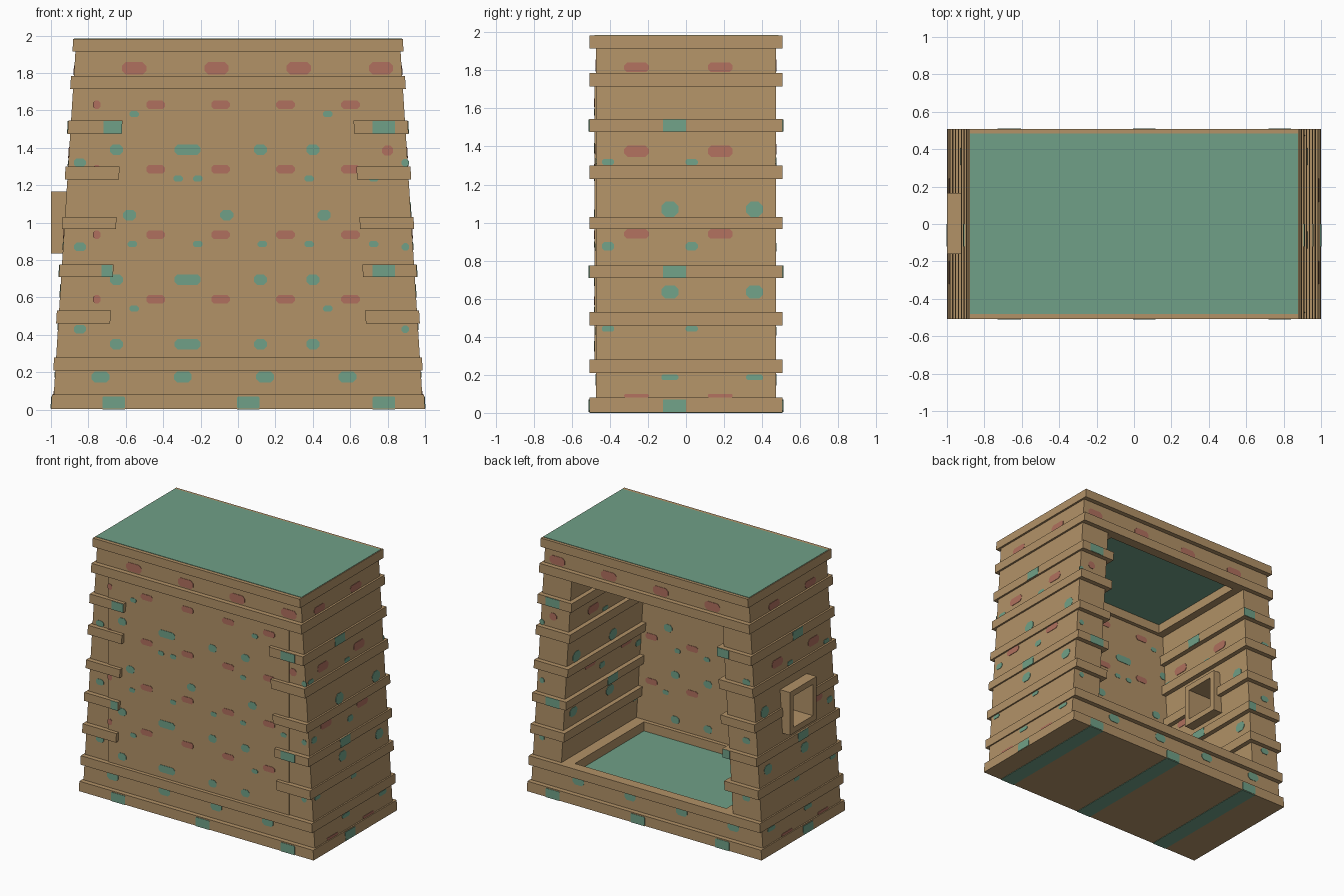
import bpy, bmesh
from mathutils import Vector

cube = bpy.data.objects.get("Cube")
if cube:
    bpy.data.objects.remove(cube, do_unlink=True)


def material(name, rgb):
    m = bpy.data.materials.new(name)
    m.use_nodes = True
    m.diffuse_color = (*rgb, 1)
    m.node_tree.nodes["Principled BSDF"].inputs["Base Color"].default_value = (*rgb, 1)
    return m


TAN = material("tan wood", (0.445, 0.287, 0.136))
TEAL = material("faded teal", (0.162, 0.352, 0.242))
RED = material("faded red", (0.434, 0.162, 0.112))


# Leaning side profiles: half width at a given height
def board_out(z): return 1.0 - 0.06 * z
def wall_out(z): return 0.99 - 0.063 * z
def board_in(z): return 0.712 - 0.061 * z
def wall_in(z): return board_in(z) + 0.035


def finish(name, bm, *mats):
    bmesh.ops.recalc_face_normals(bm, faces=bm.faces)
    mesh = bpy.data.meshes.new(name)
    for m in mats:
        mesh.materials.append(m)
    bm.to_mesh(mesh)
    bm.free()
    ob = bpy.data.objects.new(name, mesh)
    bpy.context.collection.objects.link(ob)
    return ob


def slab(name, zs, ys, xa, xb, mat=TAN, painted=0):
    """Block whose two x sides follow a number or a profile of height."""
    at = lambda f, z: f(z) if callable(f) else f
    bm = bmesh.new()
    bmesh.ops.create_cube(bm, size=2)
    for v in bm.verts:
        z = zs[v.co.z > 0]
        v.co = (at((xa, xb)[v.co.x > 0], z), ys[v.co.y > 0], z)
    bmesh.ops.recalc_face_normals(bm, faces=bm.faces)
    if painted:
        for f in bm.faces:
            f.material_index = int(f.normal.z * painted > 0.9)
    return finish(name, bm, mat, TEAL)


def both(profile, s):
    return lambda z: s * profile(z)


def minus(profile):
    return both(profile, -1)


BODY, RIM = 0.472, 0.508
SIDES = ((1, "left"), (-1, "right"))

# Base, floor, ceiling and roof
slab("base_board", (0.003, 0.08), (-RIM, RIM), minus(board_out), board_out)
slab("floor_block", (0.08, 0.21), (-BODY, BODY), minus(wall_out), wall_out, painted=1)
slab("ceiling_block", (1.785, 1.915), (-BODY, BODY), minus(wall_out), wall_out, painted=-1)
slab("roof_board", (1.915, 1.982), (-RIM, RIM), minus(board_out), board_out)
slab("roof_cover", (1.978, 1.985), (-0.48, 0.485), -0.876, 0.876, TEAL)

# Open frames around floor and ceiling
for label, zs, inner in (("floor", (0.21, 0.28), 0.645), ("ceiling", (1.715, 1.785), 0.58)):
    for end, ys in (("front", (-RIM, -0.41)), ("back", (0.43, RIM))):
        slab(f"{label}_frame_{end}", zs, ys, minus(board_out), board_out)
    for s, side in SIDES:
        slab(f"{label}_frame_{side}", zs, (-0.41, 0.43), s * inner, both(board_out, s))

# Front panel
slab("front_panel", (0.24, 1.75), (-0.48, -0.44), -0.77, 0.77)

# Side walls and their cross boards; the right side leaves a window hole
WIN_Y, WIN_Z = (-0.16, 0.165), (0.835, 1.165)
BOARDS = ((0.46, 0.53), (0.71, 0.775), (0.965, 1.03), (1.23, 1.30), (1.475, 1.545))
for s, side in SIDES:
    wi, wo = both(wall_in, s), both(wall_out, s)
    if s > 0:
        slab("left_wall", (0.21, 1.785), (-BODY, BODY), wi, wo)
    else:
        slab("right_wall_low", (0.21, WIN_Z[0]), (-BODY, BODY), wi, wo)
        slab("right_wall_high", (WIN_Z[1], 1.785), (-BODY, BODY), wi, wo)
        slab("right_wall_front", WIN_Z, (-BODY, WIN_Y[0]), wi, wo)
        slab("right_wall_back", WIN_Z, (WIN_Y[1], BODY), wi, wo)
    for i, zs in enumerate(BOARDS):
        spans = [(-RIM, RIM)]
        if s < 0 and i == 2:
            spans = [(-RIM, WIN_Y[0]), (WIN_Y[1], RIM)]
        for ys in spans:
            slab(f"{side}_board", zs, ys, both(board_in, s), both(board_out, s))

# Window frame running through the right wall
T = 0.045
for zs in ((WIN_Z[0], WIN_Z[0] + T), (WIN_Z[1] - T, WIN_Z[1])):
    slab("window_rail", zs, WIN_Y, -1.0, -0.62)
for ys in ((WIN_Y[0], WIN_Y[0] + T), (WIN_Y[1] - T, WIN_Y[1])):
    slab("window_stile", (WIN_Z[0] + T, WIN_Z[1] - T), ys, -1.0, -0.62)

# Painted spots: thin plates, gathered in one mesh per colour
spots = {TEAL: bmesh.new(), RED: bmesh.new()}


def spot(mat, u, v, w, h, place, cut=0.3):
    a, b, c = w / 2, h / 2, cut * min(w, h)
    if cut:
        ring = [(a - c, -b), (a, c - b), (a, b - c), (a - c, b),
                (c - a, b), (-a, b - c), (-a, c - b), (c - a, -b)]
    else:
        ring = [(a, -b), (a, b), (-a, b), (-a, -b)]
    bm = spots[mat]
    lo, hi = ([bm.verts.new(place(u + p, v + q, d)) for p, q in ring] for d in (-0.002, 0.003))
    bm.faces.new(lo)
    bm.faces.new(hi)
    for i in range(len(ring)):
        j = (i + 1) % len(ring)
        bm.faces.new((lo[i], lo[j], hi[j], hi[i]))


def flat(y, s):
    return lambda u, v, d: Vector((u, y + s * d, v))


def lean(profile, s, out):
    return lambda u, v, d: Vector((s * (profile(v) + out * d), u, v))


# Spots on both faces of the front panel
for place in (flat(-0.48, -1), flat(-0.44, 1)):
    for z in (1.63, 1.285, 0.935, 0.59):
        spot(RED, -0.755, z, 0.04, 0.045, place)
        for i in range(4):
            spot(RED, -0.44 + 0.347 * i, z, 0.1, 0.045, place)
    for z in (1.39, 0.695, 0.35):
        for x, w in ((-0.65, 0.07), (-0.27, 0.14), (0.12, 0.07), (0.4, 0.07)):
            spot(TEAL, x, z, w, 0.055, place)
    for z, xs in ((1.58, (-0.555, 0.48)), (0.54, (-0.555, 0.48)),
                  (1.235, (-0.32, -0.215, 0.38, 0.725)),
                  (0.885, (-0.565, -0.215, 0.13, 0.38, 0.725))):
        for x in xs:
            spot(TEAL, x, z, 0.05, 0.033, place)
    for x in (-0.58, -0.06, 0.46):
        spot(TEAL, x, 1.04, 0.07, 0.055, place)

# Spots on the bands, posts and boards, front and back
for s in (-1, 1):
    body, rim = flat(s * BODY, s), flat(s * RIM, s)
    for i in range(4):
        spot(RED, -0.555 + 0.44 * i, 1.825, 0.13, 0.065, body)
        spot(TEAL, -0.735 + 0.44 * i, 0.175, 0.095, 0.06, body)
    for z in (1.32, 0.87, 0.43):
        spot(TEAL, -0.845, z, 0.065, 0.045, body)
        spot(TEAL, 0.895, z, 0.04, 0.04, body)
    spot(RED, 0.8, 1.385, 0.06, 0.055, body)
    for x in (-0.665, 0.055, 0.78):
        spot(TEAL, x, 0.038, 0.12, 0.066, rim, 0.1)
    for z, x, w in ((1.51, -0.67, 0.1), (0.742, -0.7, 0.06)):
        spot(TEAL, x, z, w, 0.065, rim, 0)
        spot(TEAL, 0.78, z, 0.12, 0.065, rim, 0)

# Spots on the leaning walls, outside and inside
for s, side in SIDES:
    for wall, board, out in ((wall_out, board_out, 1), (wall_in, board_in, -1)):
        place = lean(wall, s, out)
        for y in (-0.26, 0.18):
            for z, h in ((1.815, 0.05), (1.375, 0.06), (0.94, 0.05), (0.09, 0.02)):
                if out > 0 or 0.3 < z < 1.7:
                    if not (s < 0 and y > 0 and z == 0.94):
                        spot(RED, y, z, 0.13, h, place)
        for y in (-0.085, 0.36):
            for z, h in ((1.07, 0.08), (0.635, 0.07), (0.187, 0.03)):
                hidden = s < 0 and y < 0 and z == 1.07
                if not hidden and (out > 0 or z > 0.3):
                    spot(TEAL, y, z, 0.09, h, place)
        for y in (-0.41, 0.03):
            for z, h in ((1.318, 0.03), (0.875, 0.045), (0.442, 0.03)):
                if not (s < 0 and y > 0 and z == 0.875):
                    spot(TEAL, y, z, 0.065, h, place)
        for z in (1.51, 0.742, 0.038):
            if out > 0 or z > 0.3:
                spot(TEAL, -0.06, z, 0.12, 0.065, lean(board, s, out), 0)

# Stripes under the base
for x in (-0.665, 0.055, 0.78):
    spot(TEAL, x, 0, 0.12, 2 * RIM, lambda u, v, d: Vector((u, v, 0.003 - d)), 0)

finish("teal_spots", spots[TEAL], TEAL)
finish("red_spots", spots[RED], RED)
